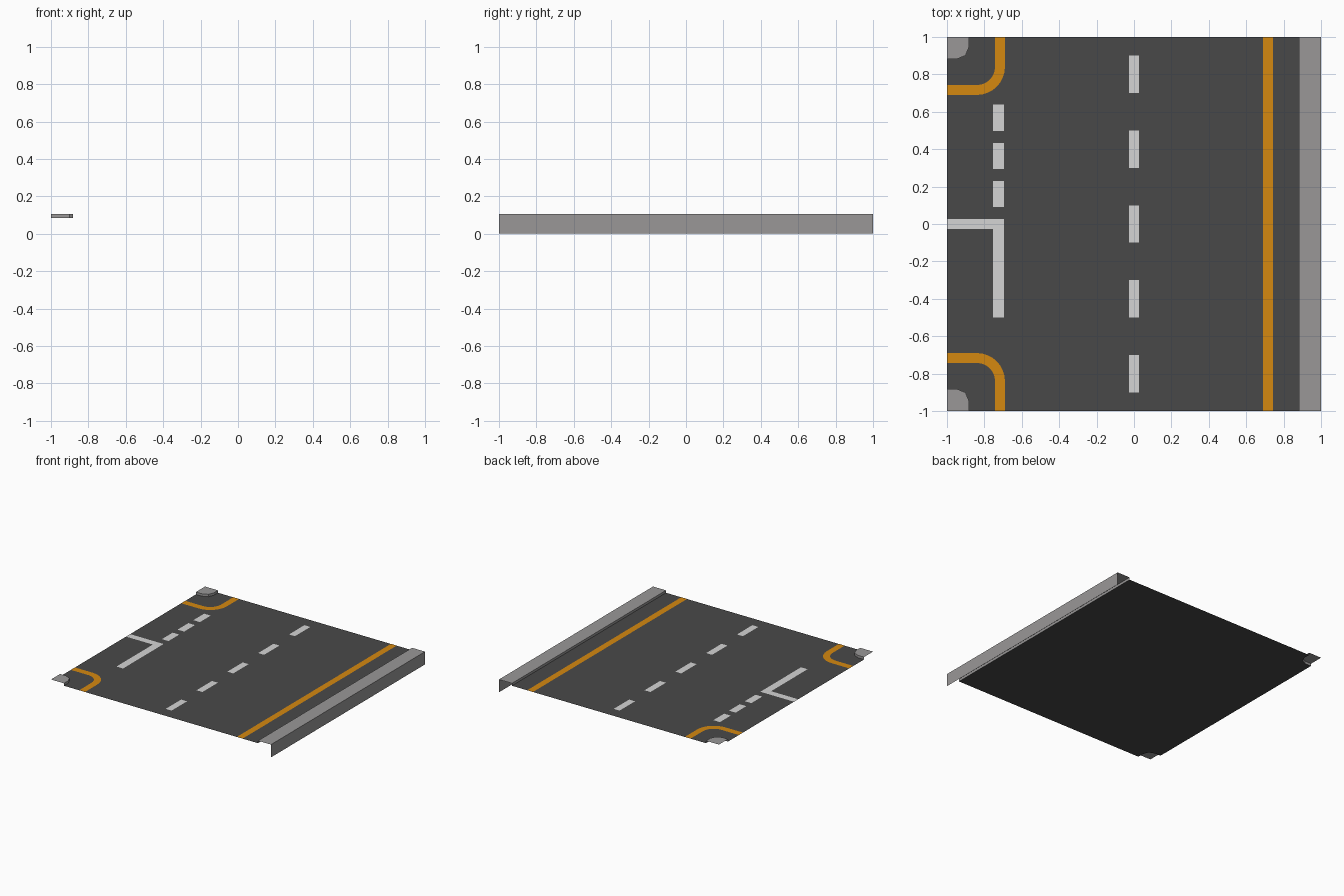
import bpy, math

if "Cube" in bpy.data.objects:
    bpy.data.objects.remove(bpy.data.objects["Cube"])

ROAD_Z, TOP_Z, MARK_Z = 0.085, 0.105, 0.0858
KERB = 0.882          # inner edge of the kerbs


def material(name, rgb):
    m = bpy.data.materials.new(name)
    m.diffuse_color = (*rgb, 1)
    m.use_nodes = True
    m.node_tree.nodes["Principled BSDF"].inputs["Base Color"].default_value = m.diffuse_color
    return m


ASPHALT = material("asphalt", (0.066, 0.066, 0.066))
CONCRETE = material("kerb grey", (0.32, 0.312, 0.312))
WHITE = material("white paint", (0.66, 0.66, 0.66))
ORANGE = material("orange paint", (0.66, 0.25, 0.005))


def mesh(name, verts, faces, mat):
    me = bpy.data.meshes.new(name)
    me.from_pydata(verts, [], faces)
    me.materials.append(mat)
    ob = bpy.data.objects.new(name, me)
    bpy.context.collection.objects.link(ob)
    return ob


def plate(name, pts, z, mat):
    """Flat polygon facing up, whichever way the outline runs."""
    area = sum(a[0] * b[1] - b[0] * a[1] for a, b in zip(pts, pts[1:] + pts[:1]))
    if area < 0:
        pts = pts[::-1]
    return mesh(name, [(x, y, z) for x, y in pts], [range(len(pts))], mat)


def rect(name, x0, x1, y0, y1, mat):
    return plate(name, [(x0, y0), (x1, y0), (x1, y1), (x0, y1)], MARK_Z, mat)


def corner(edge, radius, steps, s):
    """Rounded path from the left border to the front (s=-1) or back (s=1) border."""
    c = edge + radius
    pts = [(-1, s * edge)]
    for i in range(steps + 1):
        a = math.pi / 2 * i / steps
        pts.append((-c + radius * math.sin(a), s * (c - radius * math.cos(a))))
    return pts + [(-edge, s)]


# Road surface, notched around the two corner kerbs
front, back = corner(KERB, 0.065, 2, -1), corner(KERB, 0.065, 2, 1)
plate("road", front[::-1] + back and front + [(KERB, -1), (KERB, 1)] + back[::-1], ROAD_Z, ASPHALT)

# Long kerb: inner step, top and outer wall, open at the ends
profile = [(KERB, ROAD_Z), (KERB, TOP_Z), (1, TOP_Z), (1, 0)]
mesh("long_kerb", [(x, y, z) for y in (-1, 1) for x, z in profile],
     [(i, i + 1, i + 5, i + 4) for i in range(3)], CONCRETE)

for s, side in ((-1, "front"), (1, "back")):
    # Corner kerb: rounded top with a low step down to the road
    path = corner(KERB, 0.065, 2, s)
    n = len(path)
    verts = [(x, y, z) for z in (ROAD_Z, TOP_Z) for x, y in path] + [(-1, s, TOP_Z)]
    faces = [(i, i + 1, n + i + 1, n + i) for i in range(n - 1)]
    top = list(range(n, 2 * n + 1))
    if s > 0:
        pass
    else:
        faces = [f[::-1] for f in faces]
        top = top[::-1]
    mesh(side + "_corner_kerb", verts, faces + [top], CONCRETE)

    # Curved orange edge line
    outer, inner = corner(0.69, 0.15, 8, s), corner(0.743, 0.097, 8, s)
    plate(side + "_curved_line", outer + inner[::-1], MARK_Z, ORANGE)

# Straight orange edge line
rect("edge_line", 0.69, 0.743, -1, 1, ORANGE)

# Centre dashes
for i in range(5):
    y = -0.8 + 0.4 * i
    rect("centre_dash", -0.027, 0.027, y - 0.1, y + 0.1, WHITE)

# Short junction dashes
for y in (0.16, 0.364, 0.568):
    rect("junction_dash", -0.755, -0.695, y - 0.07, y + 0.07, WHITE)

# Stop line and divider as one angled plate
plate("stop_line", [(-1, 0.027), (-1, -0.027), (-0.755, -0.027), (-0.755, -0.5),
                    (-0.695, -0.5), (-0.695, 0.027)], MARK_Z, WHITE)
